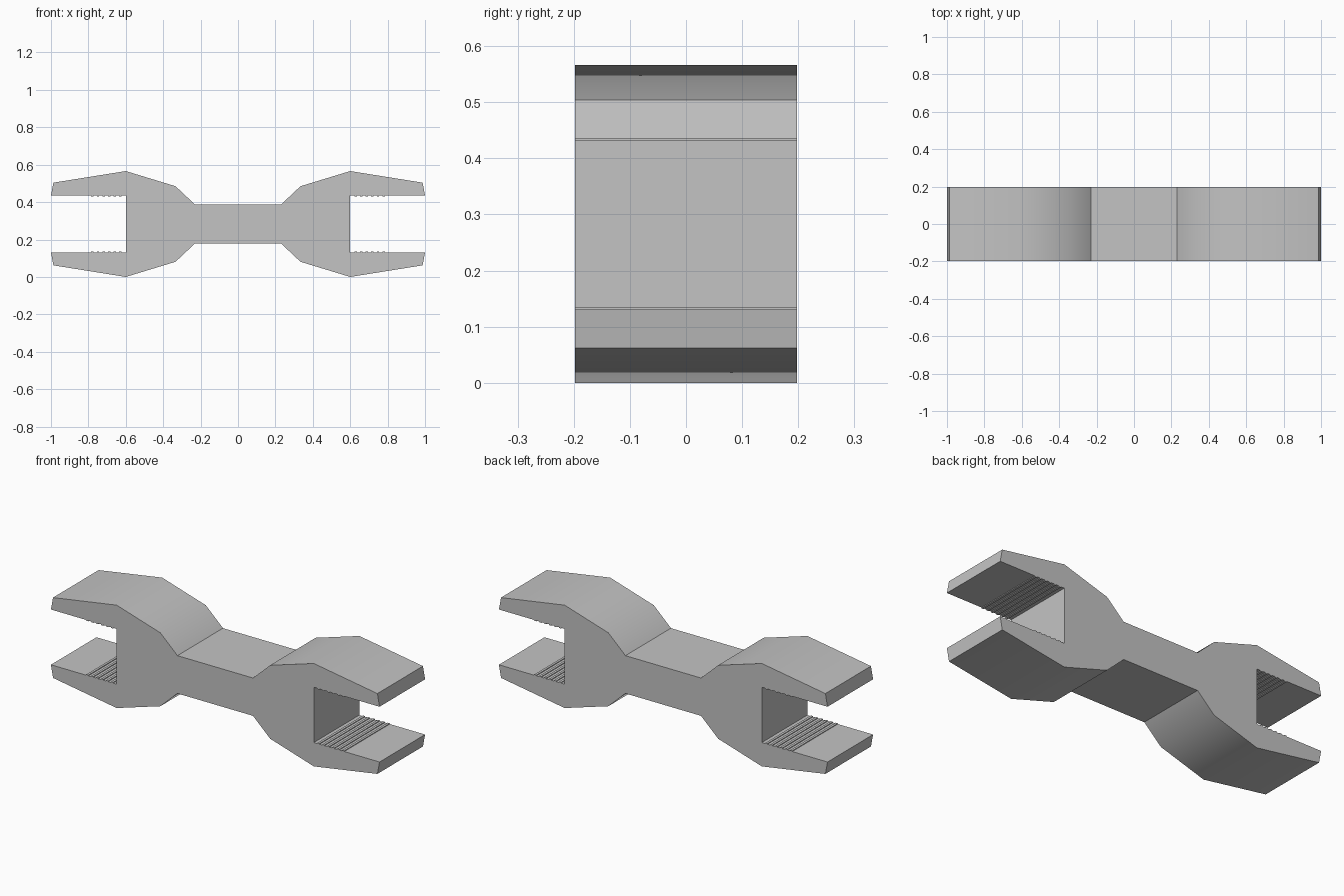
import bpy
import bmesh
import math

cube = bpy.data.objects.get("Cube")
if cube:
    bpy.data.objects.remove(cube, do_unlink=True)

HALF_HEIGHT = 0.283
HALF_DEPTH = 0.198
JAW = 0.152          # half of the mouth opening
TOOTH = 0.004        # height of the gripping ridges

# Plain grey metal
steel = bpy.data.materials.new("grey_steel")
steel.use_nodes = True
steel.diffuse_color = (0.55, 0.55, 0.55, 1)
steel.node_tree.nodes["Principled BSDF"].inputs["Base Color"].default_value = (0.55, 0.55, 0.55, 1)

# Quarter outline: handle, shoulder, crown, jaw tip
quarter = [(0.23, 0.104), (0.334, 0.202), (0.6, HALF_HEIGHT), (0.987, 0.221), (1.0, JAW)]

# Ridges along the inside of the jaw, running inwards to the throat
for i in range(6):
    x = 0.785 - i * 0.03
    quarter += [(x, JAW), (x, JAW - TOOTH), (x - 0.013, JAW - TOOTH), (x - 0.013, JAW)]
quarter.append((0.6, JAW))


def mirrored(points, sx, sz):
    return [(x * sx, z * sz) for x, z in points]


outline = (quarter + mirrored(quarter, 1, -1)[::-1]
           + mirrored(quarter, -1, -1) + mirrored(quarter, -1, 1)[::-1])

# Extrude the outline into the wrench body
bm = bmesh.new()
front = bm.faces.new([bm.verts.new((x, -HALF_DEPTH, z + HALF_HEIGHT)) for x, z in outline])
back = bmesh.ops.extrude_face_region(bm, geom=[front], use_keep_orig=True)["geom"]
bmesh.ops.translate(bm, vec=(0, 2 * HALF_DEPTH, 0),
                    verts=[v for v in back if isinstance(v, bmesh.types.BMVert)])
bmesh.ops.recalc_face_normals(bm, faces=bm.faces)
mesh = bpy.data.meshes.new("double_ended_wrench")
bm.to_mesh(mesh)
bm.free()
mesh.materials.append(steel)
wrench = bpy.data.objects.new("double_ended_wrench", mesh)
bpy.context.collection.objects.link(wrench)

# Soft crowns, crisp corners
bpy.ops.object.select_all(action='DESELECT')
wrench.select_set(True)
bpy.context.view_layer.objects.active = wrench
bpy.ops.object.shade_smooth_by_angle(angle=math.radians(33))
